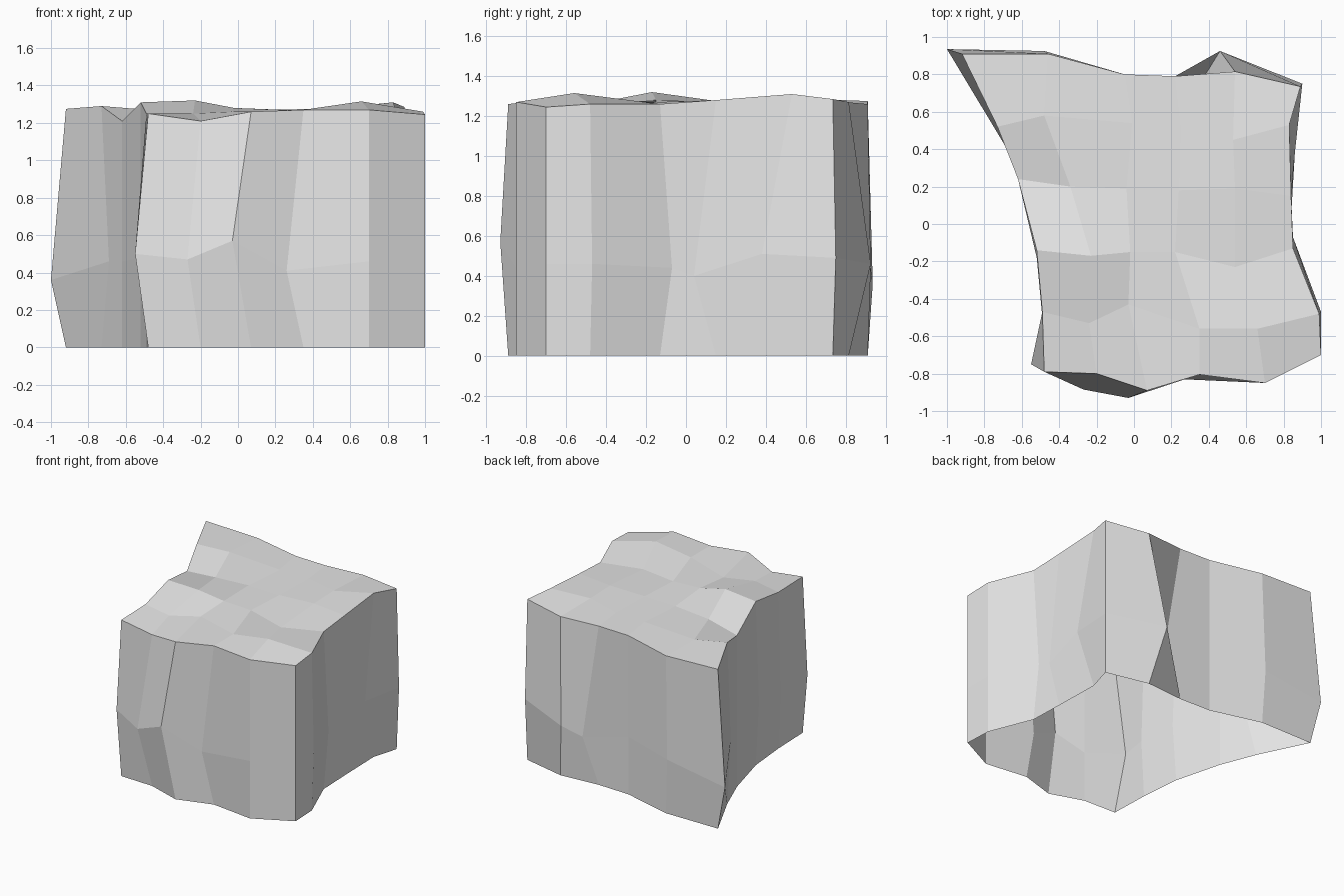
import bpy, bmesh

# Single stone colour
stone = bpy.data.materials.new("pale grey stone")
stone.diffuse_color = (0.8, 0.8, 0.8, 1)

# Uneven top: six cross-sections from front to back, six points each
rows = [
    [(-.48, -.79, 1.25), (-.20, -.80, 1.21), (.07, -.89, 1.26), (.35, -.805, 1.27), (.70, -.85, 1.27), (1.0, -.70, 1.245)],
    [(-.49, -.47, 1.25), (-.24, -.53, 1.25), (-.03, -.43, 1.26), (.35, -.56, 1.27), (.66, -.56, 1.315), (.99, -.48, 1.26)],
    [(-.52, -.14, 1.31), (-.23, -.17, 1.32), (-.02, -.15, 1.28), (.22, -.15, 1.27), (.54, -.23, 1.25), (.85, -.13, 1.26)],
    [(-.62, .24, 1.21), (-.34, .20, 1.25), (-.04, .19, 1.27), (.24, .18, 1.27), (.54, .19, 1.28), (.84, .15, 1.28)],
    [(-.73, .52, 1.29), (-.48, .58, 1.27), (-.01, .54, 1.27), (.25, .53, 1.27), (.53, .45, 1.28), (.83, .53, 1.31)],
    [(-.92, .91, 1.275), (-.46, .91, 1.26), (-.05, .80, 1.27), (.22, .79, 1.27), (.54, .815, 1.27), (.89, .735, 1.285)],
]

# Offsets of the middle wall loop by (row, column): dx, dy, z
bulges = {
    (0, 0): (-.07, .04, .50), (0, 1): (-.07, -.085, .47),
    (0, 2): (-.10, -.04, .57), (0, 3): (-.09, -.025, .41),
    (1, 0): (0, -.03, .48), (1, 5): (.01, .01, .46),
    (2, 0): (0, -.04, .48), (2, 5): (0, .06, .44),
    (3, 5): (0, -.11, .40), (4, 0): (.04, -.10, .46),
    (4, 5): (.03, -.15, .51), (5, 0): (-.08, .025, .36),
    (5, 1): (-.02, .015, .44), (5, 3): (.15, -.01, .34),
    (5, 4): (-.08, .11, .46), (5, 5): (.01, .015, .49),
}

bm = bmesh.new()
grid = [[bm.verts.new(p) for p in row] for row in rows]
n = len(grid)

# Top surface
for j in range(n - 1):
    for i in range(n - 1):
        bm.faces.new((grid[j][i], grid[j][i + 1], grid[j + 1][i + 1], grid[j + 1][i]))

# Walls: rim, bulging middle loop and ground loop, open underneath
rim = ([(0, i) for i in range(n - 1)] + [(j, n - 1) for j in range(n - 1)]
       + [(n - 1, i) for i in range(n - 1, 0, -1)] + [(j, 0) for j in range(n - 1, 0, -1)])
loops = [[grid[j][i] for j, i in rim], [], []]
for key in rim:
    x, y, _ = rows[key[0]][key[1]]
    dx, dy, z = bulges.get(key, (0, 0, .46))
    loops[1].append(bm.verts.new((x + dx, y + dy, z)))
    loops[2].append(bm.verts.new((x, y, 0)))
for upper, lower in zip(loops, loops[1:]):
    for k in range(len(rim)):
        m = (k + 1) % len(rim)
        bm.faces.new((upper[k], lower[k], lower[m], upper[m]))

mesh = bpy.data.meshes.new("rock_block")
bm.to_mesh(mesh)
bm.free()
mesh.materials.append(stone)
block = bpy.data.objects.new("rock_block", mesh)
bpy.context.collection.objects.link(block)
